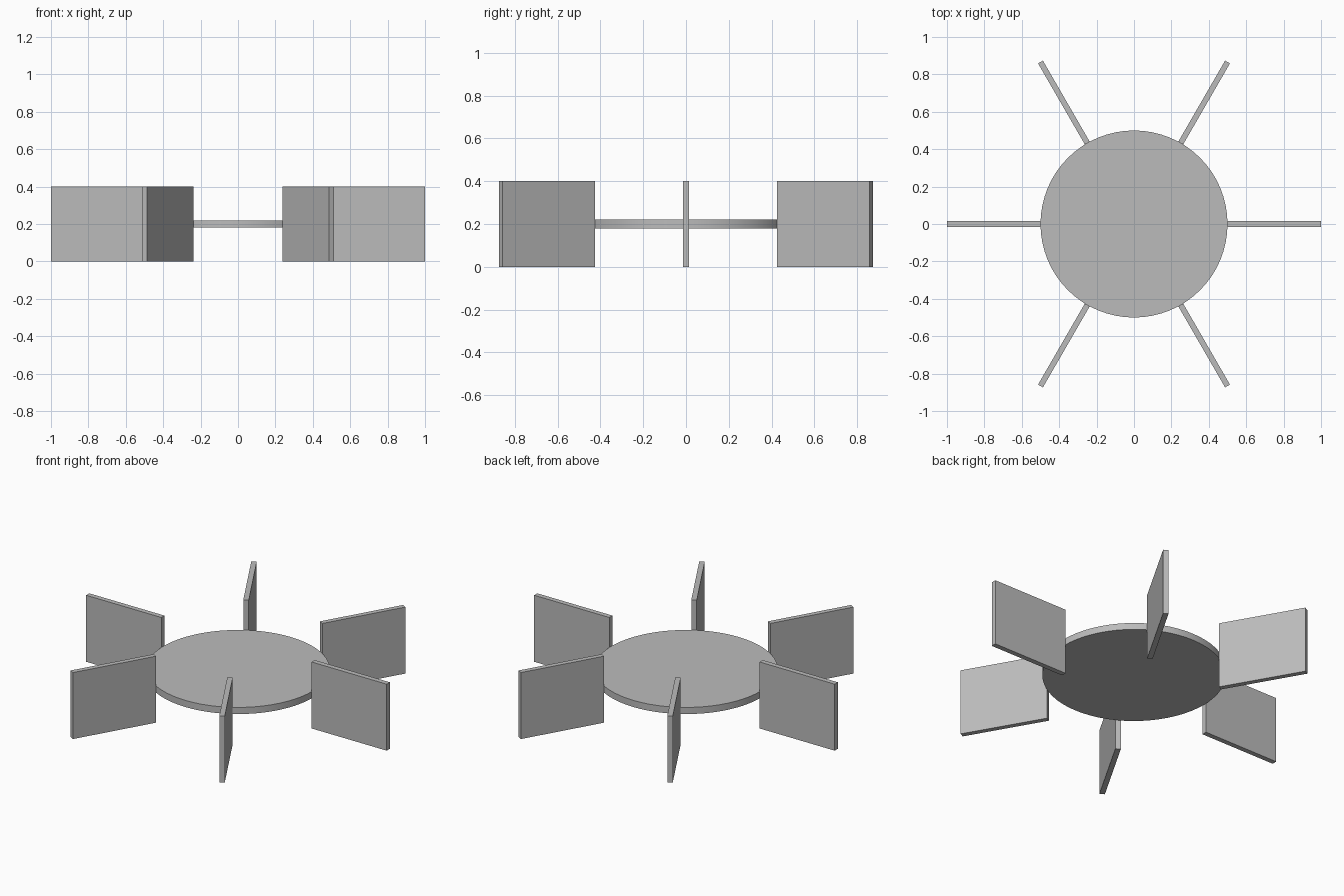
import bpy
import math
from mathutils import Matrix

default_cube = bpy.data.objects.get("Cube")
if default_cube:
    bpy.data.objects.remove(default_cube, do_unlink=True)

HUB_RADIUS = 0.5
TIP_RADIUS = 1.0
MID_HEIGHT = 0.2
BLADES = 6

# Plain grey for the whole wheel
grey = bpy.data.materials.new("grey")
grey.use_nodes = True
colour = (0.5, 0.5, 0.5, 1)
grey.diffuse_color = colour
grey.node_tree.nodes["Principled BSDF"].inputs["Base Color"].default_value = colour

# Hub disc
bpy.ops.mesh.primitive_cylinder_add(
    vertices=64, radius=HUB_RADIUS, depth=0.04, location=(0, 0, MID_HEIGHT))
hub = bpy.context.object
hub.name = "hub_disc"
hub.data.materials.append(grey)
bpy.ops.object.shade_smooth_by_angle(angle=math.radians(30))


# Upright paddle blades, standing radially around the rim
def add_blade(index):
    bpy.ops.mesh.primitive_cube_add(size=1)
    blade = bpy.context.object
    blade.name = f"paddle_blade_{index + 1}"
    size = Matrix.Diagonal((TIP_RADIUS - HUB_RADIUS, 0.03, 2 * MID_HEIGHT, 1))
    place = Matrix.Translation(((HUB_RADIUS + TIP_RADIUS) / 2, 0, MID_HEIGHT))
    blade.data.transform(place @ size)
    blade.rotation_euler.z = index * math.tau / BLADES
    blade.data.materials.append(grey)


for i in range(BLADES):
    add_blade(i)
